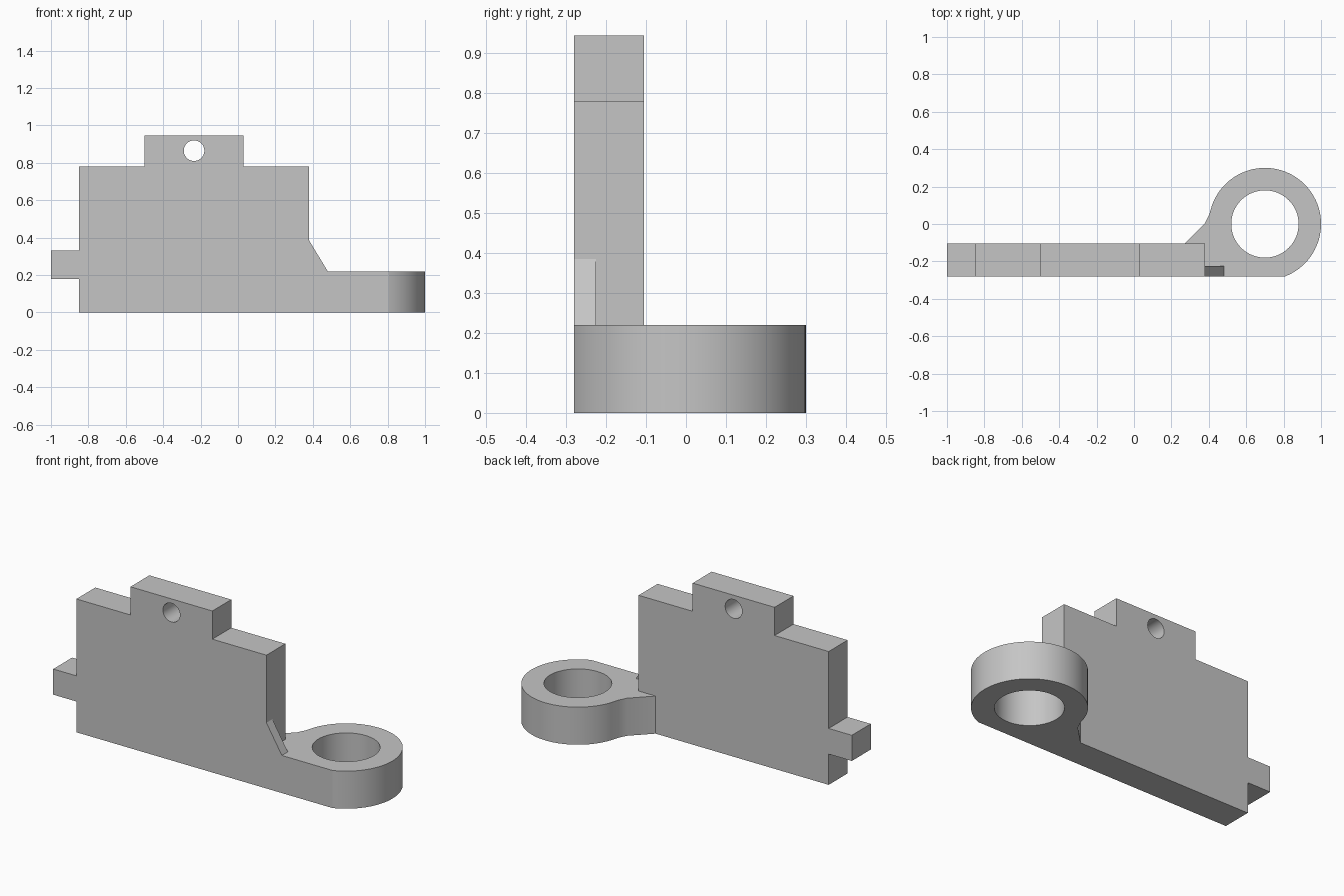
import bpy, bmesh, math
from mathutils import Vector

cube = bpy.data.objects.get("Cube")
if cube:
    bpy.data.objects.remove(cube, do_unlink=True)

grey = bpy.data.materials.new("plain grey")
grey.use_nodes = True
COLOUR = (0.56, 0.56, 0.56, 1)
grey.diffuse_color = COLOUR
grey.node_tree.nodes["Principled BSDF"].inputs["Base Color"].default_value = COLOUR

FRONT, BACK, LUG_TOP = -0.28, -0.105, 0.22
RING_X, RING_R, BORE_R = 0.70, 0.30, 0.18


def prism(name, points, offset):
    """Solid made by sweeping a closed outline along an offset."""
    bm = bmesh.new()
    face = bm.faces.new([bm.verts.new(p) for p in points])
    swept = bmesh.ops.extrude_face_region(bm, geom=[face])["geom"]
    verts = [v for v in swept if isinstance(v, bmesh.types.BMVert)]
    bmesh.ops.translate(bm, verts=verts, vec=Vector(offset))
    bmesh.ops.recalc_face_normals(bm, faces=bm.faces)
    mesh = bpy.data.meshes.new(name)
    bm.to_mesh(mesh)
    bm.free()
    mesh.materials.append(grey)
    obj = bpy.data.objects.new(name, mesh)
    bpy.context.collection.objects.link(obj)
    return obj


def arc(cx, cy, r, start, end, n):
    return [(cx + r * math.cos(start + (end - start) * i / n),
             cy + r * math.sin(start + (end - start) * i / n)) for i in range(n + 1)]


def circle(cx, cy, r):
    return arc(cx, cy, r, 0, math.tau, 64)[:-1]


def combine(target, tool, operation):
    mod = target.modifiers.new(operation.lower(), "BOOLEAN")
    mod.operation, mod.object, mod.solver = operation, tool, "EXACT"
    bpy.context.view_layer.objects.active = target
    bpy.ops.object.modifier_apply(modifier=mod.name)
    bpy.data.objects.remove(tool, do_unlink=True)


# Stepped upright plate with side tab
outline = [(-0.85, 0), (0.38, 0), (0.38, 0.78), (0.03, 0.78), (0.03, 0.945),
           (-0.50, 0.945), (-0.50, 0.78), (-0.85, 0.78), (-0.85, 0.33),
           (-1, 0.33), (-1, 0.18), (-0.85, 0.18)]
bracket = prism("bracket", [(x, FRONT, z) for x, z in outline], (0, BACK - FRONT, 0))

# Ring lug blended into the lower corner of the plate
start = math.asin(FRONT / RING_R)
end = math.pi - math.asin(0.10 / RING_R)
lug_outline = [(0.20, FRONT)] + arc(RING_X, 0, RING_R, start, end, 56)
lug_outline += [(0.402, 0.05), (0.38, 0.005), (0.27, BACK), (0.20, BACK)]
lug = prism("ring_lug", [(x, y, 0) for x, y in lug_outline], (0, 0, LUG_TOP))
combine(bracket, lug, "UNION")

# Small sloped gusset between plate and lug
gusset = prism("gusset", [(x, FRONT, z) for x, z in
               [(0.30, 0.10), (0.48, 0.10), (0.48, LUG_TOP), (0.38, 0.385), (0.30, 0.385)]],
               (0, 0.055, 0))
combine(bracket, gusset, "UNION")

# Through holes: ring bore and small hole near the top
bore = prism("ring_bore", [(x, y, -0.1) for x, y in circle(RING_X, 0, BORE_R)], (0, 0, 0.5))
combine(bracket, bore, "DIFFERENCE")
pin_hole = prism("pin_hole", [(x, -0.5, z) for x, z in circle(-0.235, 0.865, 0.055)], (0, 0.6, 0))
combine(bracket, pin_hole, "DIFFERENCE")

bpy.ops.object.select_all(action="DESELECT")
bracket.select_set(True)
bpy.context.view_layer.objects.active = bracket
bpy.ops.object.shade_smooth_by_angle(angle=math.radians(20))
